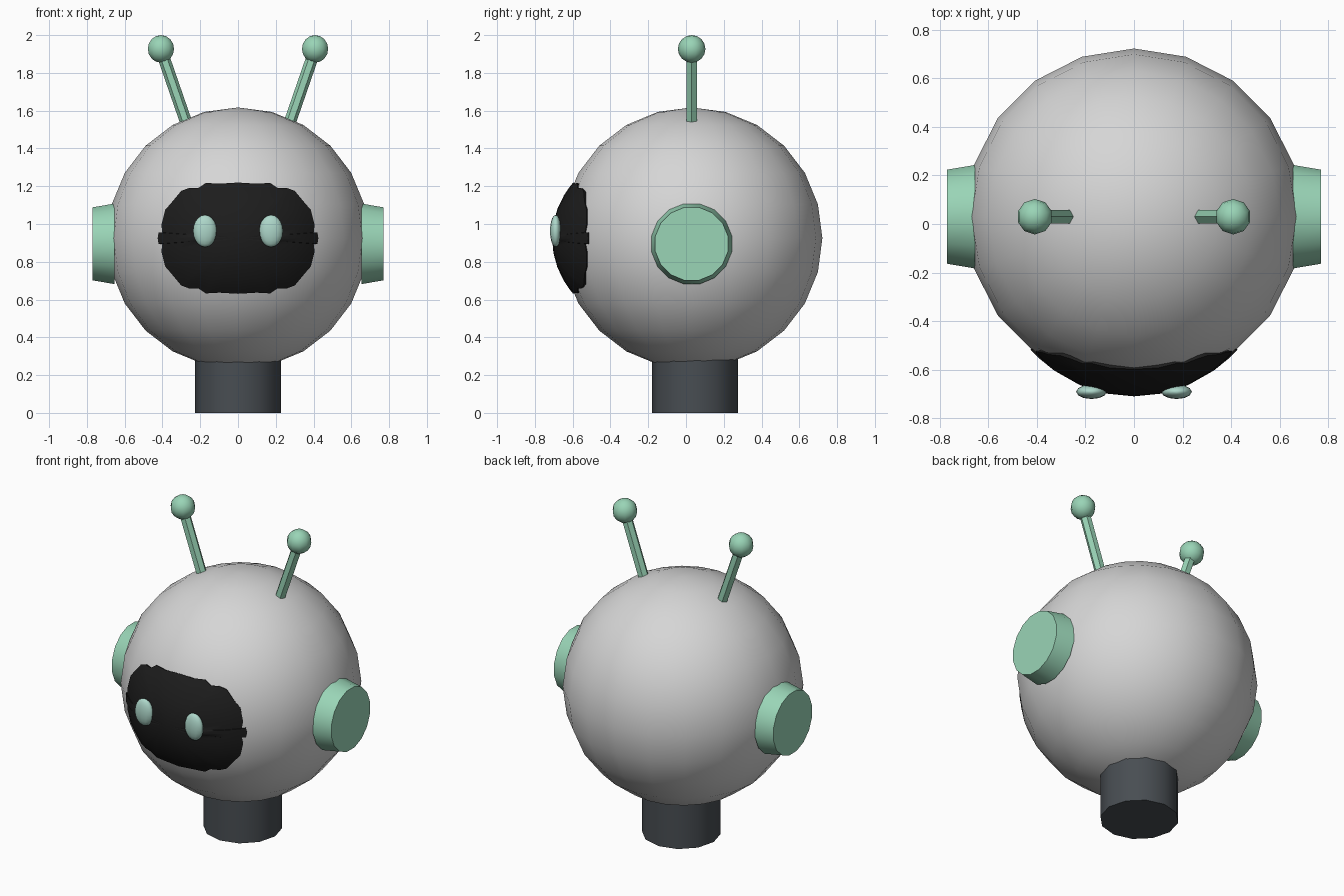
import bpy, bmesh, math
from mathutils import Vector, Matrix

cube = bpy.data.objects.get("Cube")
if cube:
    bpy.data.objects.remove(cube, do_unlink=True)


def material(name, rgb):
    m = bpy.data.materials.new(name)
    m.use_nodes = True
    m.diffuse_color = (*rgb, 1)
    m.node_tree.nodes["Principled BSDF"].inputs["Base Color"].default_value = (*rgb, 1)
    return m


GREY = material("light grey", (0.67, 0.67, 0.67))
MINT = material("mint green", (0.32, 0.66, 0.47))
EYE = material("pale aqua", (0.42, 0.68, 0.59))
BLACK = material("visor black", (0.012, 0.012, 0.012))
SLATE = material("dark slate", (0.065, 0.075, 0.085))

HEAD = Vector((0, 0.03, 0.925))
R = 0.692


def finish(bm, name, mat, angle=40):
    bmesh.ops.recalc_face_normals(bm, faces=bm.faces)
    mesh = bpy.data.meshes.new(name)
    bm.to_mesh(mesh)
    bm.free()
    mesh.materials.append(mat)
    ob = bpy.data.objects.new(name, mesh)
    bpy.context.collection.objects.link(ob)
    bpy.ops.object.select_all(action='DESELECT')
    ob.select_set(True)
    bpy.context.view_layer.objects.active = ob
    bpy.ops.object.shade_smooth_by_angle(angle=math.radians(angle))
    return ob


def ball(name, mat, centre, radii, segments, rings):
    bm = bmesh.new()
    bmesh.ops.create_uvsphere(bm, u_segments=segments, v_segments=rings, radius=1)
    bmesh.ops.transform(bm, verts=bm.verts,
                        matrix=Matrix.Translation(centre) @ Matrix.Diagonal((*radii, 1)))
    return finish(bm, name, mat, 60)


def rod(name, mat, start, end, r1, r2, sides, turn=0.0, angle=40):
    start, end = Vector(start), Vector(end)
    axis = end - start
    bm = bmesh.new()
    bmesh.ops.create_cone(bm, cap_ends=True, segments=sides, radius1=r1, radius2=r2,
                          depth=axis.length)
    # Tilt stays in the xz plane so the facets line up with the y axis
    tilt = Matrix.Rotation(math.atan2(axis.x, axis.z), 4, 'Y')
    bmesh.ops.transform(bm, verts=bm.verts, matrix=Matrix.Translation((start + end) / 2)
                        @ tilt @ Matrix.Rotation(turn, 4, 'Z'))
    return finish(bm, name, mat, angle)


# Head and neck
ball("head", GREY, HEAD, (R, R, R), 20, 12)
rod("neck", SLATE, (0, 0.047, 0), (0, 0.047, 0.36), 0.227, 0.227, 12)

# Visor: a bulging shell with a wavy outline, mirrored from one quarter
quarter = [(0.425, 0), (0.42, 0.03), (0.4, 0.03), (0.405, 0.07), (0.385, 0.15),
           (0.35, 0.19), (0.3, 0.25), (0.26, 0.265), (0.21, 0.265), (0.17, 0.292),
           (0.1, 0.288), (0, 0.294)]
half = quarter + [(-x, z) for x, z in reversed(quarter[:-1])]
outline = half + [(x, -z) for x, z in reversed(half[1:-1])]
bm = bmesh.new()


def visor_point(x, z, lift):
    y = -math.sqrt(R * R - x * x - z * z)
    return bm.verts.new(HEAD + Vector((x, y, z)) * (1 + lift / R))


loops = [[visor_point(x * s, z * s, 0.046 * (1 - s ** 2) + 0.001) for x, z in outline]
         for s in (0.25, 0.5, 0.75, 0.9, 1)]
loops.append([visor_point(x, z, -0.02) for x, z in outline])
tip = visor_point(0, 0, 0.047)
n = len(outline)
for i in range(n):
    j = (i + 1) % n
    bm.faces.new((tip, loops[0][i], loops[0][j]))
    for a, b in zip(loops, loops[1:]):
        bm.faces.new((a[i], b[i], b[j], a[j]))
finish(bm, "visor", BLACK)

# Paired parts
for side, s in (("left", 1), ("right", -1)):
    ball(side + "_eye", EYE, (s * 0.175, -0.69, 0.963), (0.063, 0.03, 0.085), 12, 10)
    rod(side + "_ear", MINT, (s * 0.655, 0.03, 0.895), (s * 0.77, 0.03, 0.895),
        0.217, 0.197, 16, math.pi / 16)
    rod(side + "_antenna", MINT, (s * 0.27, 0.03, 1.525), (s * 0.405, 0.03, 1.915),
        0.032, 0.032, 6, math.pi / 2, 20)
    ball(side + "_antenna_tip", MINT, (s * 0.408, 0.03, 1.927), (0.073,) * 3, 10, 8)
